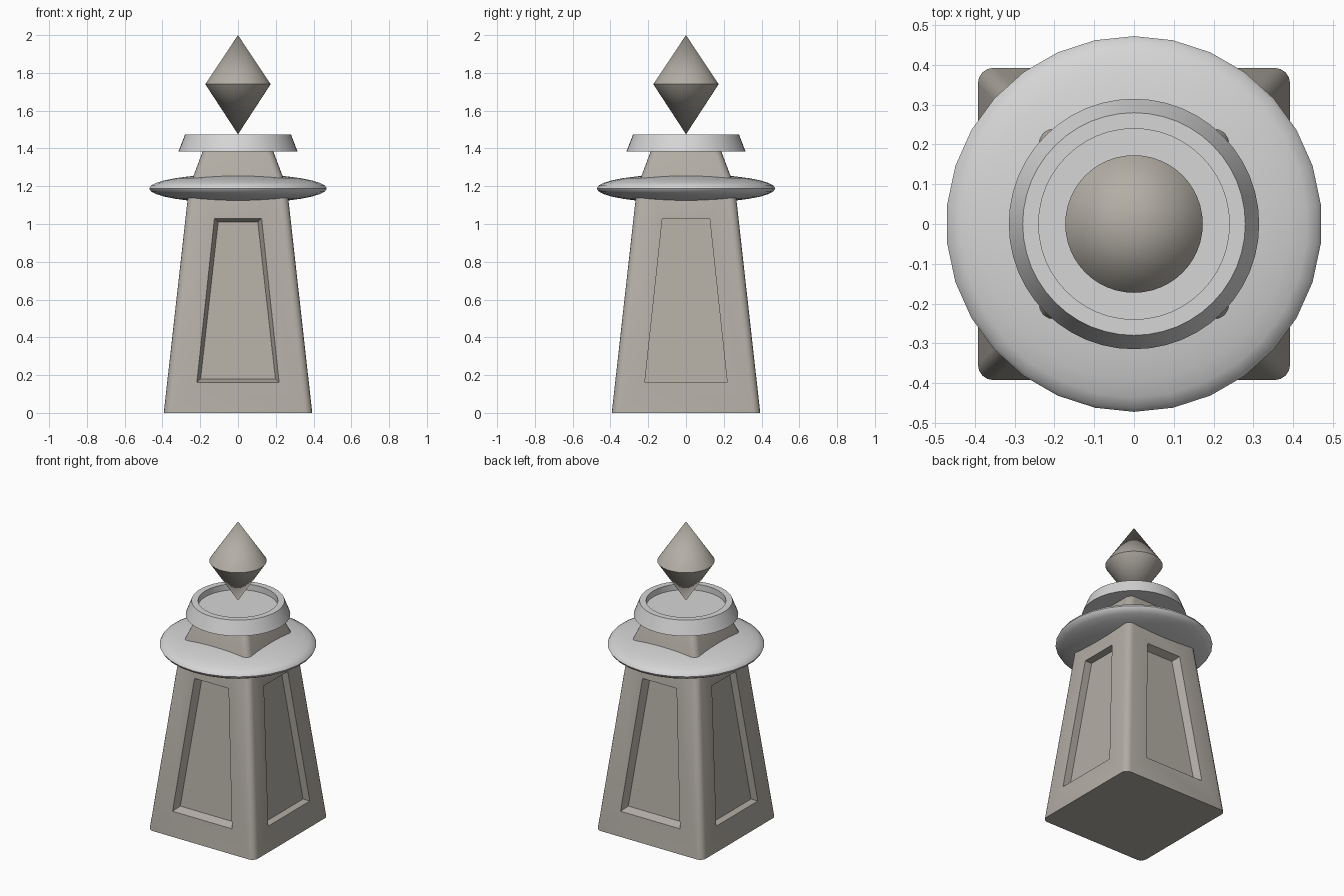
import bpy, bmesh, math
from mathutils import Matrix

if "Cube" in bpy.data.objects:
    bpy.data.objects.remove(bpy.data.objects["Cube"])


def material(name, rgb):
    m = bpy.data.materials.new(name)
    m.diffuse_color = (*rgb, 1)
    m.use_nodes = True
    m.node_tree.nodes["Principled BSDF"].inputs["Base Color"].default_value = m.diffuse_color
    return m


STONE = material("warm grey stone", (0.45, 0.42, 0.375))
PALE = material("pale grey trim", (0.67, 0.67, 0.67))


def finish(name, bm, mat, angle=None):
    bmesh.ops.remove_doubles(bm, verts=bm.verts, dist=1e-5)
    bmesh.ops.recalc_face_normals(bm, faces=bm.faces)
    me = bpy.data.meshes.new(name)
    bm.to_mesh(me)
    bm.free()
    ob = bpy.data.objects.new(name, me)
    bpy.context.collection.objects.link(ob)
    me.materials.append(mat)
    if angle:
        smooth(ob, angle)
    return ob


def smooth(ob, angle):
    bpy.ops.object.select_all(action='DESELECT')
    ob.select_set(True)
    bpy.context.view_layer.objects.active = ob
    bpy.ops.object.shade_smooth_by_angle(angle=math.radians(angle))


def loft(bm, rings):
    """Skin closed rings of points; cap both ends."""
    loops = [[bm.verts.new(p) for p in r] for r in rings]
    for a, b in zip(loops, loops[1:]):
        for i in range(len(a)):
            j = (i + 1) % len(a)
            bm.faces.new((a[i], a[j], b[j], b[i]))
    bm.faces.new(loops[0][::-1])
    bm.faces.new(loops[-1])


def lathe(name, profile, mat, n, angle=30):
    bm = bmesh.new()
    loft(bm, [[(r * math.cos(math.pi / 2 + 2 * math.pi * i / n),
                r * math.sin(math.pi / 2 + 2 * math.pi * i / n), z)
               for i in range(n)] for r, z in profile])
    return finish(name, bm, mat, angle)


def rounded_square(h, z, r=0.04, seg=4):
    pts = []
    for q in range(4):
        cx, cy = [(1, 1), (-1, 1), (-1, -1), (1, -1)][q]
        for k in range(seg + 1):
            a = math.pi / 2 * (q + k / seg)
            pts.append((cx * (h - r) + r * math.cos(a),
                        cy * (h - r) + r * math.sin(a), z))
    return pts


# tapering body with the steeper neck above the collar
bm = bmesh.new()
loft(bm, [rounded_square(0.393, 0), rounded_square(0.26, 1.19),
          rounded_square(0.185, 1.39)])
body = finish("body", bm, STONE)


# recessed panels: sloped walls front/back, straight walls left/right
def panel_cutter(side):
    slope = 0.02 if side % 2 == 0 else 0.0
    rings = []
    for d in (-0.05, 0.05):
        s = slope * (d / 0.05)
        ring = []
        for sx, w, z in ((-1, .218, .16 + s), (1, .218, .16 + s),
                         (1, .125, 1.03 - s), (-1, .125, 1.03 - s)):
            ring.append((sx * (w - s), -(0.393 - 0.1118 * z) + d, z))
        rings.append(ring)
    bm = bmesh.new()
    loft(bm, rings)
    bm.transform(Matrix.Rotation(side * math.pi / 2, 4, 'Z'))
    ob = finish("panel_cutter", bm, STONE)
    ob.hide_render = True
    return ob


bpy.context.view_layer.objects.active = body
cutters = [panel_cutter(i) for i in range(4)]
for c in cutters:
    m = body.modifiers.new("panel", 'BOOLEAN')
    m.operation = 'DIFFERENCE'
    m.solver = 'EXACT'
    m.object = c
    with bpy.context.temp_override(object=body, active_object=body):
        bpy.ops.object.modifier_apply(modifier=m.name)
for c in cutters:
    bpy.data.objects.remove(c)
smooth(body, 26)

# flattened round collar
lathe("collar", [(0.4725 * math.cos(a) + 1e-6, 1.188 + 0.077 * math.sin(a))
                 for a in [math.pi * (k / 16 - 0.5) for k in range(17)]],
      PALE, 30, 50)

# shallow dish on top of the neck
lathe("dish", [(0.315, 1.385), (0.28, 1.475), (0.24, 1.475), (0.24, 1.435)],
      PALE, 48)

# double-cone finial
lathe("finial", [(1e-6, 1.475), (0.173, 1.74), (1e-6, 2.0)], STONE, 48)
